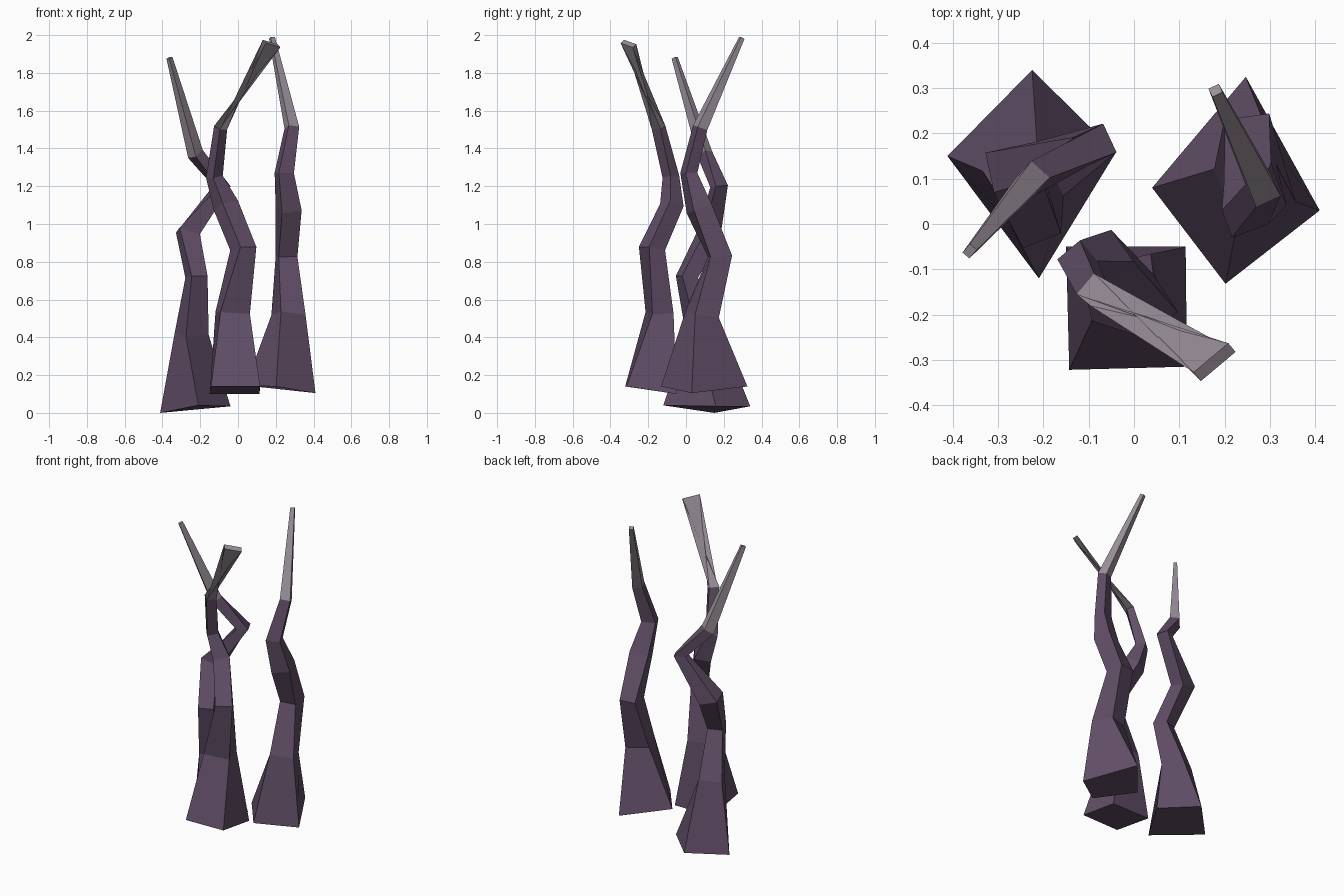
import bpy
import bmesh
from math import cos, sin, radians
from mathutils import Vector

cube = bpy.data.objects.get("Cube")
if cube:
    bpy.data.objects.remove(cube, do_unlink=True)


def make_material(name, colour):
    mat = bpy.data.materials.new(name)
    mat.use_nodes = True
    rgba = (*colour, 1)
    mat.diffuse_color = rgba
    mat.node_tree.nodes["Principled BSDF"].inputs["Base Color"].default_value = rgba
    return mat


bark = make_material("dusky purple", (.12, .077, .135))
claw = make_material("pale grey", (.32, .275, .32))


def ring_corners(centre, normal, width, depth, angle):
    """Four corners of a turned rectangle, laid on the tilted plane of the joint."""
    a = radians(angle)
    corners = []
    for sx, sy in ((-1, -1), (1, -1), (1, 1), (-1, 1)):
        u, v = sx * width / 2, sy * depth / 2
        dx, dy = u * cos(a) - v * sin(a), u * sin(a) + v * cos(a)
        dz = -(normal.x * dx + normal.y * dy) / normal.z
        corners.append(centre + Vector((dx, dy, dz)))
    return corners


def loft(name, rings, material):
    """Flat-sided tube through a list of four-cornered rings, closed at both ends."""
    bm = bmesh.new()
    loops = [[bm.verts.new(p) for p in ring] for ring in rings]
    for low, high in zip(loops, loops[1:]):
        for i in range(4):
            j = (i + 1) % 4
            bm.faces.new((low[i], low[j], high[j], high[i]))
    bm.faces.new(reversed(loops[0]))
    bm.faces.new(loops[-1])
    bmesh.ops.recalc_face_normals(bm, faces=bm.faces)
    mesh = bpy.data.meshes.new(name)
    bm.to_mesh(mesh)
    bm.free()
    mesh.materials.append(material)
    obj = bpy.data.objects.new(name, mesh)
    bpy.context.collection.objects.link(obj)


def tentacle(side, foot, joints):
    """Crooked stem on a four-cornered foot, with a pale straight tip.
    Joints are x, y, z, width, depth, turn."""
    foot = [Vector(corner) for corner in foot]
    centres = [sum(foot, Vector()) / 4] + [Vector(j[:3]) for j in joints]
    steps = [(b - a).normalized() for a, b in zip(centres, centres[1:])]
    normals = [a + b for a, b in zip(steps, steps[1:])] + [steps[-1]]
    rings = [foot]
    for centre, normal, joint in zip(centres[1:], normals, joints):
        rings.append(ring_corners(centre, normal, *joint[3:]))
    loft(side + "_stem", rings[:-1], bark)
    loft(side + "_tip", rings[-2:], claw)


# Right stem, with the sharp elbow
tentacle("right", [(-.21, -.12, .04), (-.04, .158, .035), (-.225, .34, .035), (-.412, .15, 0)], [
    (-.245, .09, .42, .135, .13, 27),
    (-.22, .005, .72, .09, .09, 22),
    (-.265, .125, .95, .11, .09, 12),
    (-.085, .175, 1.2, .07, .07, 25),
    (-.225, .1, 1.37, .055, .055, 48),
    (-.363, -.06, 1.88, .025, .02, 50),
])

# Front stem, with the broad flat tip that twists on its way up
tentacle("front", [(-.143, -.322, .14), (.117, -.315, .14), (.114, -.05, .1), (-.15, -.05, .1)], [
    (-.028, -.14, .53, .16, .115, 13),
    (.028, -.18, .87, .1, .1, 33),
    (-.065, -.075, 1.1, .095, .085, 35),
    (-.125, -.08, 1.25, .065, .06, 40),
    (-.092, -.145, 1.51, .06, .04, 50),
    (.178, -.305, 1.955, .025, .1, -50),
])

# Left stem, the tallest
tentacle("left", [(.202, -.132, .14), (.41, .03, .105), (.247, .325, .14), (.04, .08, .145)], [
    (.267, .085, .52, .14, .135, 22),
    (.257, .18, .83, .1, .115, 8),
    (.268, .07, 1.08, .11, .1, 20),
    (.245, .015, 1.27, .085, .065, 20),
    (.285, .075, 1.51, .06, .055, 25),
    (.18, .295, 1.985, .025, .02, 25),
])
